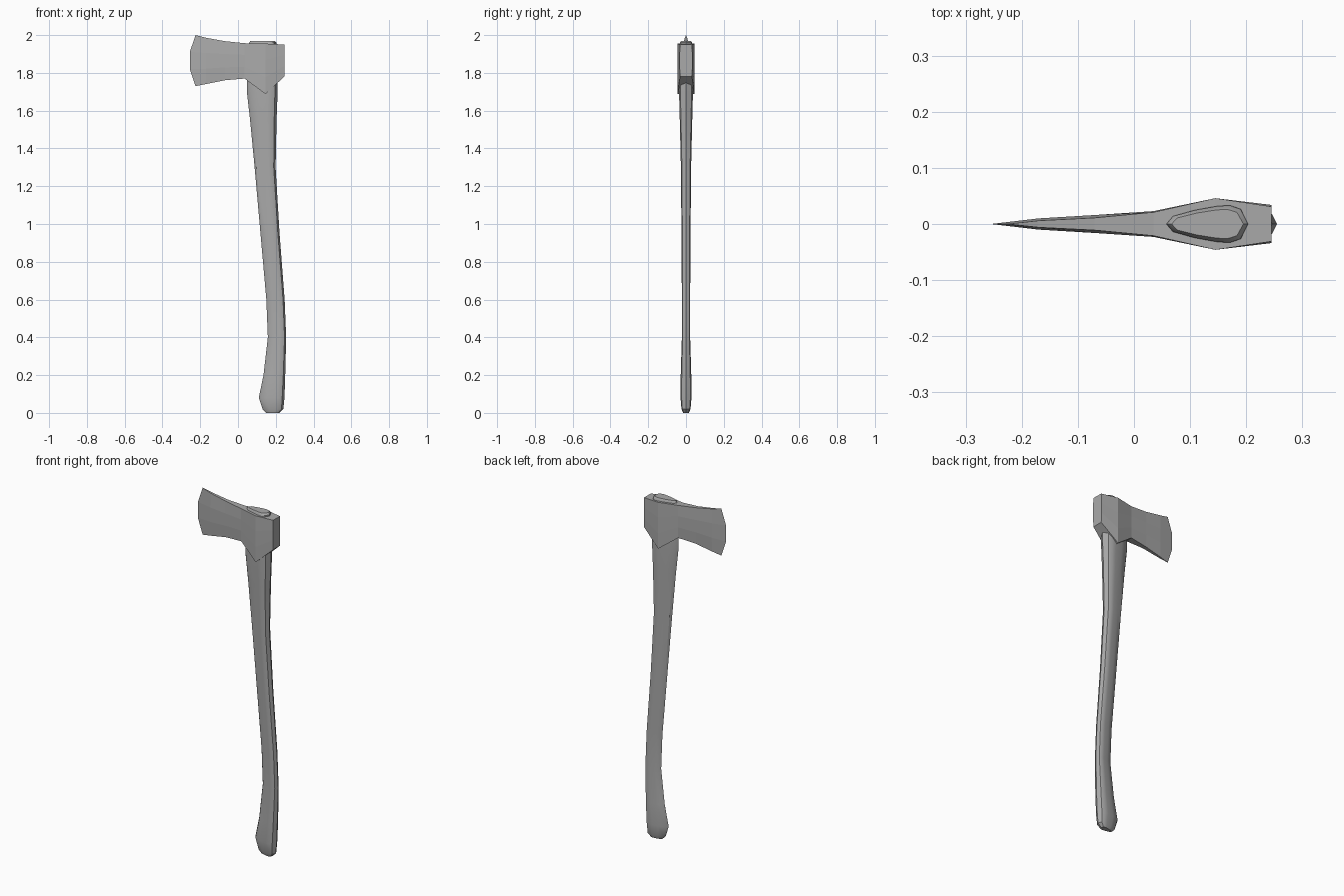
import bpy, bmesh, math

cube = bpy.data.objects.get("Cube")
if cube:
    bpy.data.objects.remove(cube, do_unlink=True)


def make_material(name, color):
    mat = bpy.data.materials.new(name)
    mat.use_nodes = True
    mat.diffuse_color = color
    mat.node_tree.nodes["Principled BSDF"].inputs["Base Color"].default_value = color
    return mat


grey = make_material("plain grey", (0.4, 0.4, 0.4, 1))


def loft(name, rings):
    """Skin a closed solid through rings of equal length."""
    bm = bmesh.new()
    loops = [[bm.verts.new(p) for p in ring] for ring in rings]
    n = len(loops[0])
    for a, b in zip(loops, loops[1:]):
        for i in range(n):
            j = (i + 1) % n
            bm.faces.new((a[i], a[j], b[j], b[i]))
    bm.faces.new(loops[0])
    bm.faces.new(loops[-1])
    bmesh.ops.remove_doubles(bm, verts=bm.verts, dist=0.0005)
    bmesh.ops.dissolve_degenerate(bm, edges=bm.edges, dist=0.0001)
    bmesh.ops.recalc_face_normals(bm, faces=bm.faces)
    mesh = bpy.data.meshes.new(name)
    bm.to_mesh(mesh)
    bm.free()
    mesh.materials.append(grey)
    obj = bpy.data.objects.new(name, mesh)
    bpy.context.collection.objects.link(obj)
    return obj


# Handle: teardrop section swept up a curved outline
half_section = [(0, 0), (0.08, 0.42), (0.35, 0.75), (0.63, 0.97),
                (0.78, 1), (0.91, 0.8), (1, 0)]
section = half_section + [(u, -v) for u, v in half_section[-2:0:-1]]

# height, front edge x, back edge x, half thickness
stations = [
    (0.0, 0.15, 0.22, 0.015), (0.02, 0.13, 0.24, 0.024),
    (0.08, 0.11, 0.246, 0.029), (0.2, 0.135, 0.25, 0.028),
    (0.4, 0.158, 0.255, 0.022), (0.6, 0.15, 0.247, 0.022),
    (0.95, 0.119, 0.22, 0.024), (1.3, 0.088, 0.199, 0.027),
    (1.55, 0.064, 0.204, 0.033), (1.7, 0.047, 0.21, 0.037),
    (1.77, 0.048, 0.21, 0.037), (1.96, 0.058, 0.203, 0.033),
    (1.97, 0.067, 0.195, 0.026),
]
handle = loft("handle", [
    [(x0 + u * (x1 - x0), v * half, z) for u, v in section]
    for z, x0, x1, half in stations])
bpy.ops.object.select_all(action="DESELECT")
handle.select_set(True)
bpy.context.view_layer.objects.active = handle
bpy.ops.object.shade_smooth_by_angle(angle=math.radians(35))

# Axe head: slices from cutting edge to poll
# rim x, middle x, top z, bottom z, rim half thickness, middle half thickness
slices = [
    (-0.225, -0.255, 2.0, 1.73, 0, 0),
    (-0.17, -0.17, 1.986, 1.741, 0.006, 0.01),
    (-0.07, -0.07, 1.968, 1.761, 0.011, 0.016),
    (0.035, 0.035, 1.957, 1.77, 0.021, 0.023),
    (0.145, 0.145, 1.955, 1.688, 0.046, 0.046),
    (0.245, 0.245, 1.95, 1.78, 0.031, 0.034),
]


def head_ring(rim_x, mid_x, top, bottom, rim, mid):
    rows = [(0, rim_x, rim), (0.33, mid_x, mid), (0.67, mid_x, mid), (1, rim_x, rim)]
    side = [(x, h, bottom + t * (top - bottom)) for t, x, h in rows]
    return side + [(x, -h, z) for x, h, z in reversed(side)]


loft("axe_head", [head_ring(*s) for s in slices])
